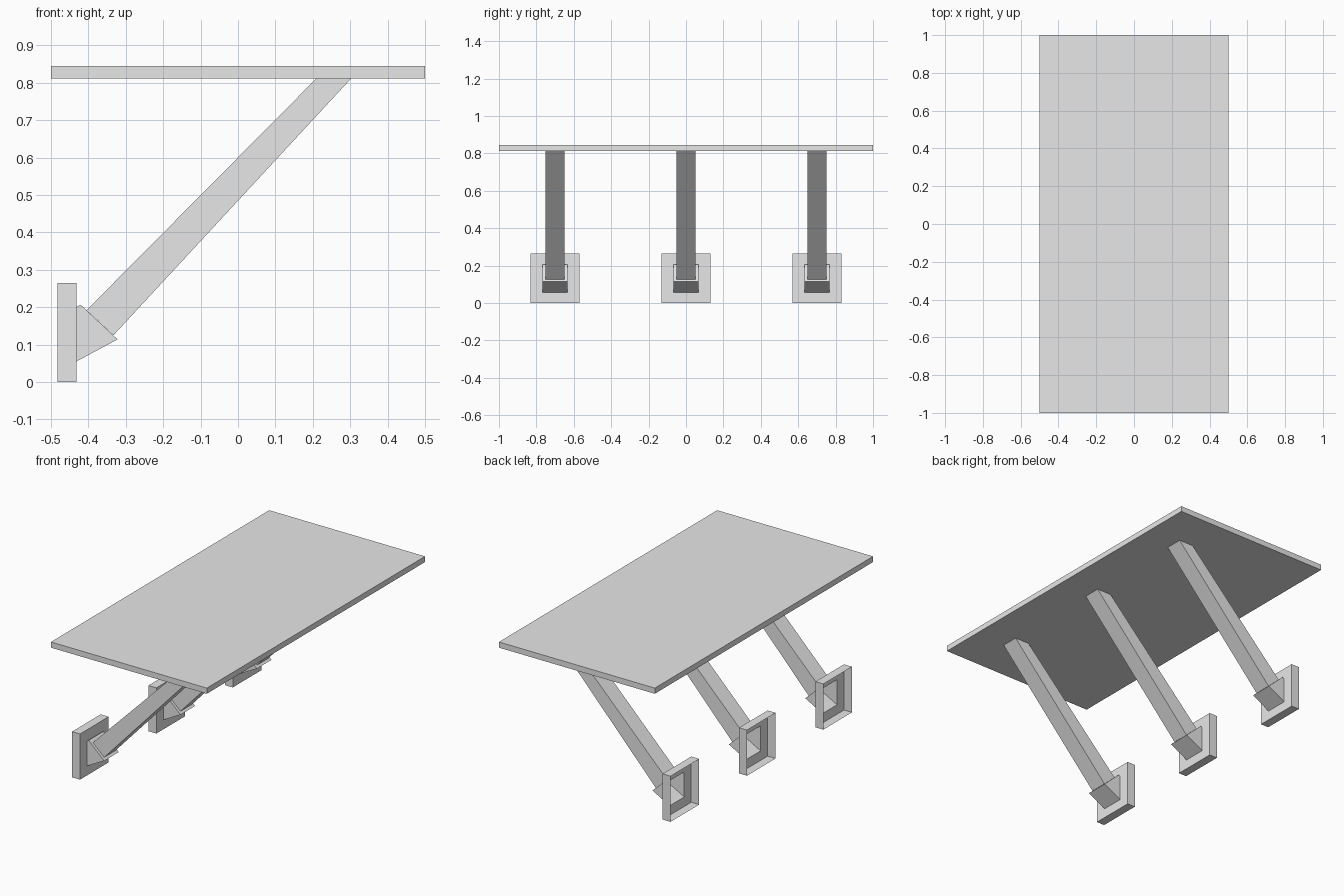
import bpy
import bmesh

cube = bpy.data.objects.get("Cube")
if cube:
    bpy.data.objects.remove(cube, do_unlink=True)

grey = bpy.data.materials.new("plain grey")
grey.use_nodes = True
colour = (0.8, 0.8, 0.8, 1)
grey.diffuse_color = colour
grey.node_tree.nodes["Principled BSDF"].inputs["Base Color"].default_value = colour


def loft(name, sections, y=0, cap_start=False, cap_end=False):
    """Skin rectangles given as (bottom x, bottom z, top x, top z, half width)."""
    bm = bmesh.new()
    rings = []
    for bx, bz, tx, tz, w in sections:
        corners = ((bx, -w, bz), (bx, w, bz), (tx, w, tz), (tx, -w, tz))
        rings.append([bm.verts.new(c) for c in corners])
    for a, b in zip(rings, rings[1:]):
        for i in range(4):
            j = (i + 1) % 4
            bm.faces.new((a[i], a[j], b[j], b[i]))
    if cap_start:
        bm.faces.new(rings[0][::-1])
    if cap_end:
        bm.faces.new(rings[-1])
    bmesh.ops.recalc_face_normals(bm, faces=bm.faces)
    mesh = bpy.data.meshes.new(name)
    bm.to_mesh(mesh)
    bm.free()
    mesh.materials.append(grey)
    obj = bpy.data.objects.new(name, mesh)
    obj.location.y = y
    bpy.context.collection.objects.link(obj)
    return obj


# Flat top board
BOTTOM, TOP = 0.812, 0.845
loft("top_board", [(-0.5, BOTTOM, -0.5, TOP, 1), (0.5, BOTTOM, 0.5, TOP, 1)],
     cap_start=True, cap_end=True)

# Three slanted supports, each with an open-backed wall bracket
BACK, FRONT, HEIGHT = -0.483, -0.432, 0.265
for label, y in (("front", -0.7), ("middle", 0), ("back", 0.7)):
    # Hollow mounting plate that steps in to the angled socket
    loft(label + "_wall_bracket", [
        (BACK, 0, BACK, HEIGHT, 0.131),
        (FRONT, 0, FRONT, HEIGHT, 0.131),
        (FRONT, 0.055, FRONT, 0.2, 0.067),
        (-0.322, 0.114, -0.421, 0.207, 0.067),
    ], y, cap_end=True)
    # Slightly tapered strut from the socket to the board
    loft(label + "_strut", [
        (-0.333, 0.125, -0.405, 0.192, 0.051),
        (0.303, BOTTOM, 0.21, BOTTOM, 0.051),
    ], y)
